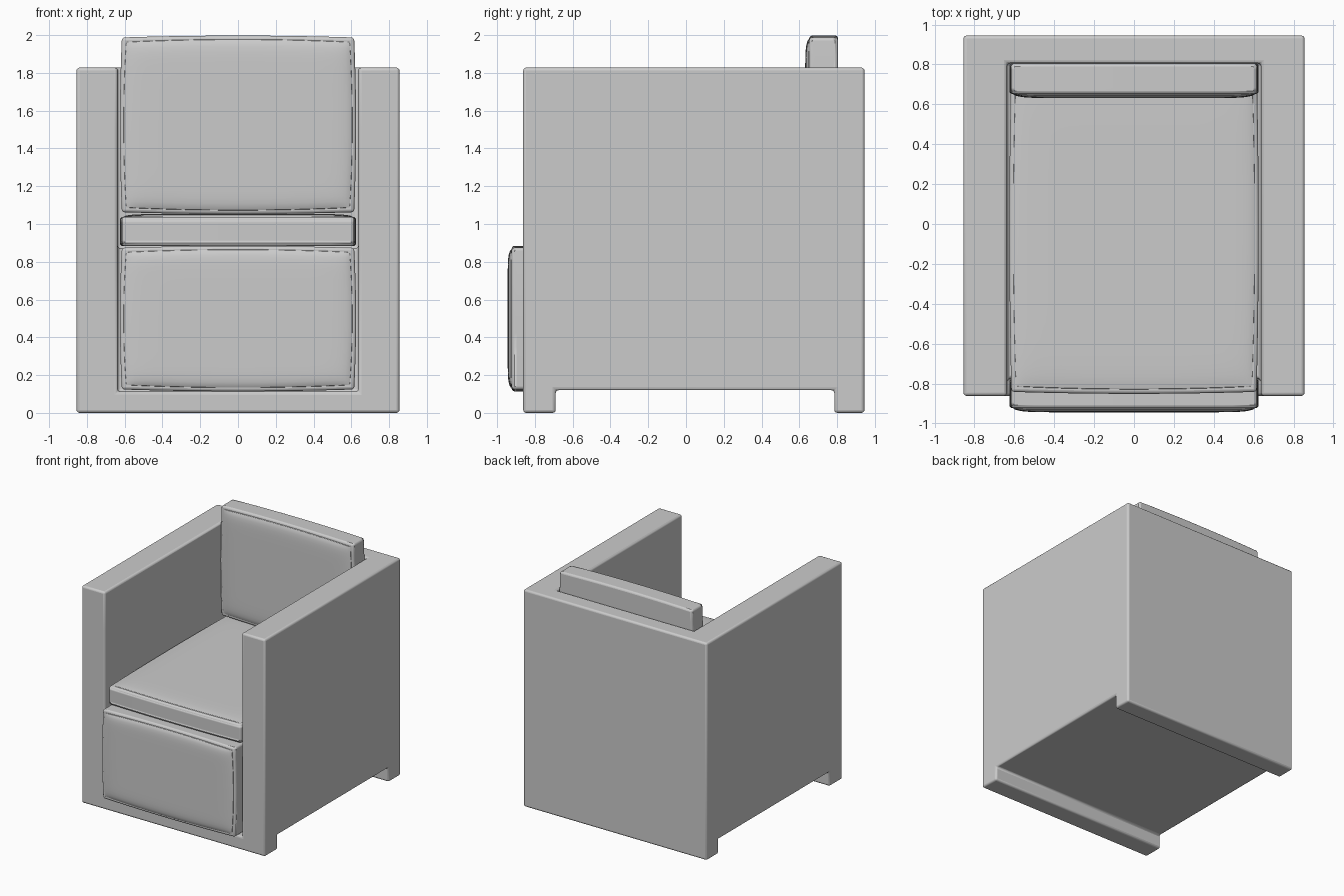
import bpy, bmesh
from math import radians
from mathutils import Matrix, Vector

if "Cube" in bpy.data.objects:
    bpy.data.objects.remove(bpy.data.objects["Cube"])


def new_object(name, bm):
    mesh = bpy.data.meshes.new(name)
    bmesh.ops.recalc_face_normals(bm, faces=bm.faces)
    bm.to_mesh(mesh)
    bm.free()
    obj = bpy.data.objects.new(name, mesh)
    bpy.context.collection.objects.link(obj)
    return obj


def box(name, lo, hi):
    lo, hi = Vector(lo), Vector(hi)
    bm = bmesh.new()
    bmesh.ops.create_cube(bm, size=1)
    for v in bm.verts:
        v.co = (lo + hi) / 2 + v.co * (hi - lo)
    return new_object(name, bm)


def finish(obj, width, segments=3):
    bev = obj.modifiers.new("soft_edges", "BEVEL")
    bev.width, bev.segments = width, segments
    bev.limit_method, bev.angle_limit = "ANGLE", radians(40)
    bpy.ops.object.select_all(action="DESELECT")
    bpy.context.view_layer.objects.active = obj
    obj.select_set(True)
    bpy.ops.object.shade_smooth_by_angle(angle=radians(35))


def bulge(u, v, half_w, half_h, amount):
    # outline swells towards the middle of each side
    return (u * (half_w - amount * v * v), v * (half_h - amount * u * u))


def cushion(name, w, h, depth, matrix, rise=0.022):
    # padded block: local x width, y height, front face at z = 0
    bm = bmesh.new()
    bmesh.ops.create_cube(bm, size=2)
    bmesh.ops.subdivide_edges(bm, edges=bm.edges[:], cuts=9, use_grid_fill=True)
    for p in bm.verts:
        x, y = bulge(p.co.x, p.co.y, w / 2, h / 2, 0.01)
        p.co = (x, y, (p.co.z - 1) / 2 * depth)
    bm.transform(matrix)
    finish(new_object(name, bm), 0.024)
    # puffed panel set inside the seam
    bm = bmesh.new()
    bmesh.ops.create_grid(bm, x_segments=32, y_segments=24, size=1)
    for p in bm.verts:
        u, v = [1.5 * t - 0.5 * t ** 3 for t in p.co.xy]
        x, y = bulge(u, v, w / 2 - 0.017, h / 2 - 0.017, 0.014)
        z = rise * ((1 - u ** 12) * (1 - v ** 12)) ** 0.6
        p.co = (x, y, z - 0.001 if max(abs(u), abs(v)) < 0.999 else -0.008)
    bm.transform(matrix)
    finish(new_object(name + "_panel", bm), 0.0005, 1)


# frame: one block with the seat well, front recess and foot gap cut out
frame = box("frame", (-0.855, -0.862, 0), (0.855, 0.945, 1.828))
cutters = [
    box("seat_well_cutter", (-0.637, -1.5, 0.87), (0.637, 0.806, 3)),
    box("front_recess_cutter", (-0.637, -1.5, 0.112), (0.637, -0.775, 1.5)),
    box("foot_gap_cutter", (-2, -0.69, -1), (2, 0.785, 0.12)),
]
for c in cutters:
    mod = frame.modifiers.new(c.name, "BOOLEAN")
    mod.operation, mod.solver, mod.object = "DIFFERENCE", "EXACT", c
    c.hide_render = True
    c.hide_set(True)
bpy.context.view_layer.objects.active = frame
frame.select_set(True)
for m in list(frame.modifiers):
    bpy.ops.object.modifier_apply(modifier=m.name)
for c in cutters:
    bpy.data.objects.remove(c)
finish(frame, 0.016)

# cushions
upright = Matrix.Rotation(radians(90), 4, "X")
cushion("back_cushion", 1.25, 0.945, 0.153,
        Matrix.Translation((0, 0.652, 1.525)) @ upright)
cushion("front_cushion", 1.25, 0.77, 0.145,
        Matrix.Translation((0, -0.923, 0.499)) @ upright)
cushion("seat_cushion", 1.25, 1.655, 0.155,
        Matrix.Translation((0, -0.024, 1.038)), rise=0.016)
